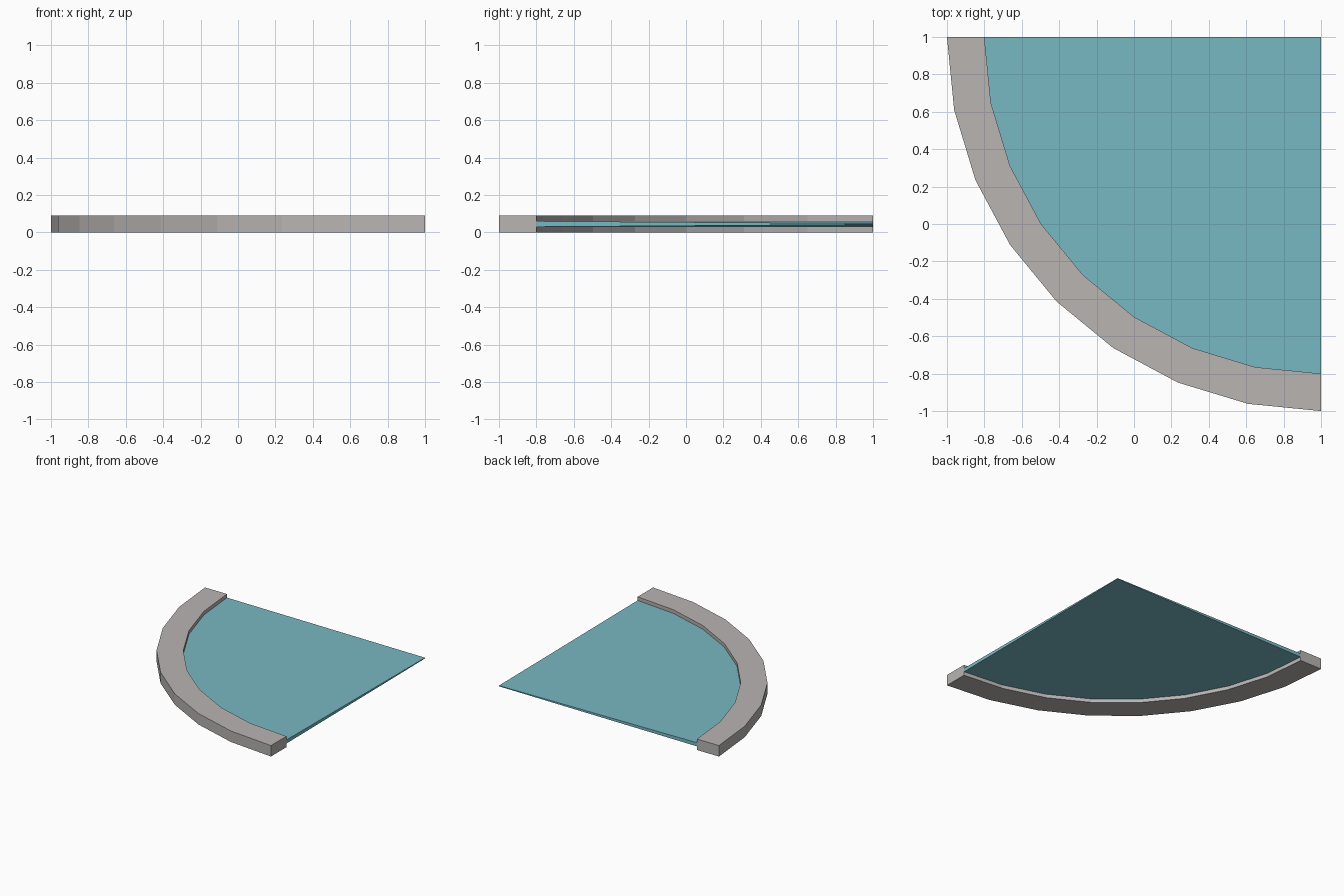
import bpy, bmesh, math

if "Cube" in bpy.data.objects:
    bpy.data.objects.remove(bpy.data.objects["Cube"])

N = 8            # arc segments over the quarter turn
C = (1.0, 1.0)   # corner the quarter circle turns about


def material(name, rgb):
    m = bpy.data.materials.new(name)
    m.diffuse_color = (*rgb, 1)
    m.use_nodes = True
    m.node_tree.nodes["Principled BSDF"].inputs["Base Color"].default_value = m.diffuse_color
    return m


def arc(r):
    return [(C[0] + r * math.cos(math.pi * (1 + i / (2 * N))),
             C[1] + r * math.sin(math.pi * (1 + i / (2 * N)))) for i in range(N + 1)]


def finish(name, bm, mat):
    bmesh.ops.recalc_face_normals(bm, faces=bm.faces)
    me = bpy.data.meshes.new(name)
    bm.to_mesh(me)
    bm.free()
    me.materials.append(mat)
    ob = bpy.data.objects.new(name, me)
    bpy.context.collection.objects.link(ob)


# Curved rim: rectangular section swept along the quarter arc
bm = bmesh.new()
rings = []
for (ox, oy), (ix, iy) in zip(arc(2.0), arc(1.8)):
    rings.append([bm.verts.new(p) for p in
                  ((ox, oy, 0), (ox, oy, 0.09), (ix, iy, 0.09), (ix, iy, 0))])
for a, b in zip(rings, rings[1:]):
    for k in range(4):
        j = (k + 1) % 4
        bm.faces.new((a[k], a[j], b[j], b[k]))
bm.faces.new(rings[0])
bm.faces.new(rings[-1])
finish("curved_rim", bm, material("warm grey", (0.48, 0.46, 0.45)))

# Glass pane: quarter fan that thins toward the corner
bm = bmesh.new()
low = [bm.verts.new((x, y, 0.03)) for x, y in arc(1.8)]
high = [bm.verts.new((x, y, 0.06)) for x, y in arc(1.8)]
c0 = bm.verts.new((*C, 0.042))
c1 = bm.verts.new((*C, 0.048))
for i in range(N):
    bm.faces.new((low[i], low[i + 1], c0))
    bm.faces.new((high[i], high[i + 1], c1))
    bm.faces.new((low[i], low[i + 1], high[i + 1], high[i]))
for i in (0, N):
    bm.faces.new((low[i], high[i], c1, c0))
finish("glass_pane", bm, material("teal glass", (0.19, 0.48, 0.54)))
